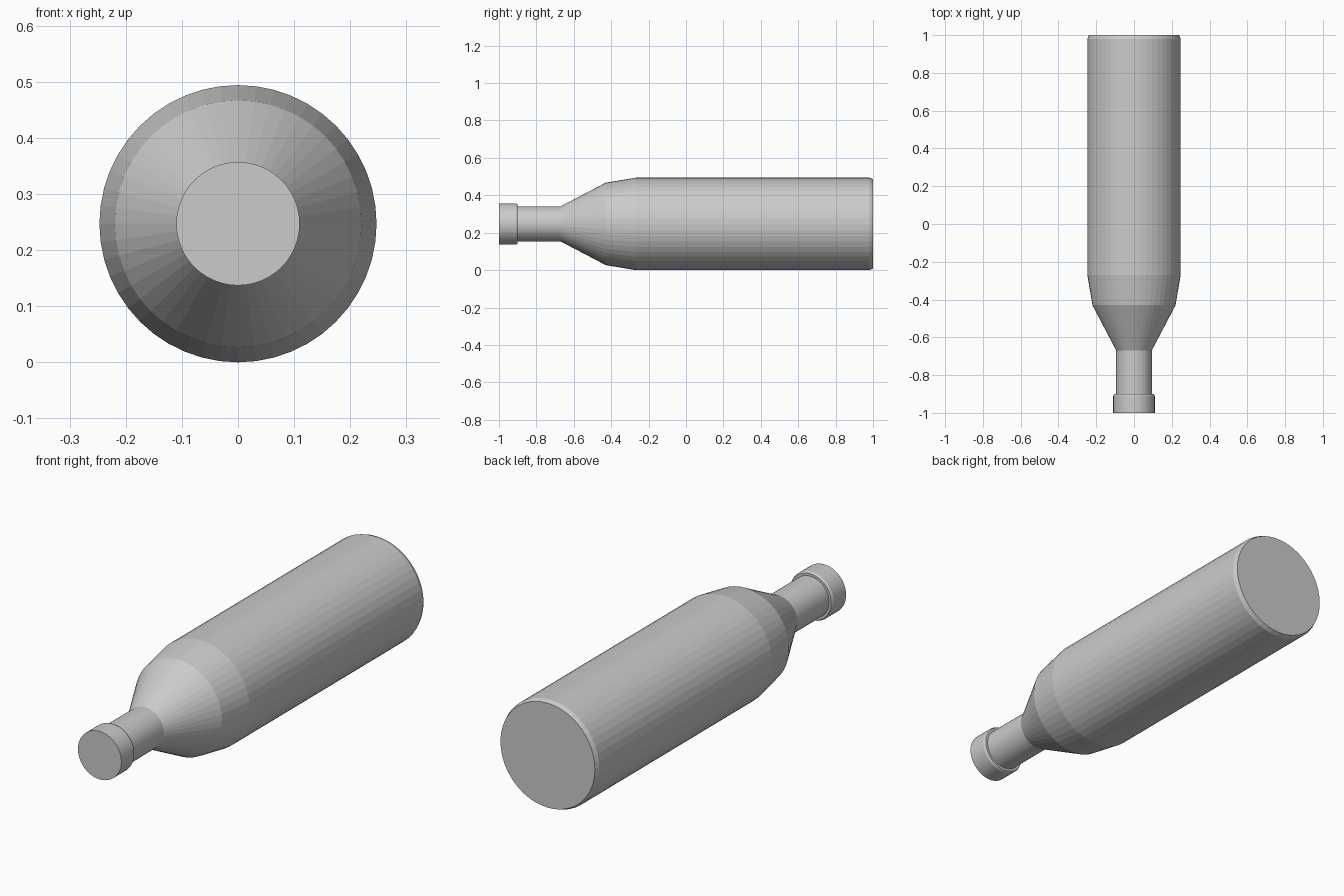
import bpy
import bmesh
import math
from mathutils import Matrix

cube = bpy.data.objects.get("Cube")
if cube:
    bpy.data.objects.remove(cube, do_unlink=True)

SIDES = 48
AXIS_HEIGHT = 0.247

grey = bpy.data.materials.new("plain grey")
grey.use_nodes = True
grey.diffuse_color = (0.6, 0.6, 0.6, 1)
grey.node_tree.nodes["Principled BSDF"].inputs["Base Color"].default_value = grey.diffuse_color


def lathe(name, profile):
    """Spin (radius, y) points about the lengthwise axis and close both ends."""
    bm = bmesh.new()
    rings = []
    for radius, y in profile:
        ring = bmesh.ops.create_circle(
            bm, segments=SIDES, radius=radius,
            matrix=Matrix.Translation((0, y, AXIS_HEIGHT)) @ Matrix.Rotation(math.pi / 2, 4, "X"))
        rings.append(ring["verts"])
    for a, b in zip(rings, rings[1:]):
        for i in range(SIDES):
            j = (i + 1) % SIDES
            bm.faces.new((a[i], a[j], b[j], b[i]))
    bm.faces.new(rings[0])
    bm.faces.new(rings[-1])
    bmesh.ops.recalc_face_normals(bm, faces=bm.faces)
    mesh = bpy.data.meshes.new(name)
    bm.to_mesh(mesh)
    bm.free()
    mesh.materials.append(grey)
    obj = bpy.data.objects.new(name, mesh)
    bpy.context.collection.objects.link(obj)
    return obj


# One closed bottle: lip, neck, two-step shoulder, body and bevelled base
lathe("bottle", [
    (0.11, -1.0), (0.11, -0.91), (0.105, -0.9), (0.094, -0.9),
    (0.094, -0.67), (0.22, -0.43), (0.247, -0.27),
    (0.247, 0.98), (0.239, 1.0),
])
